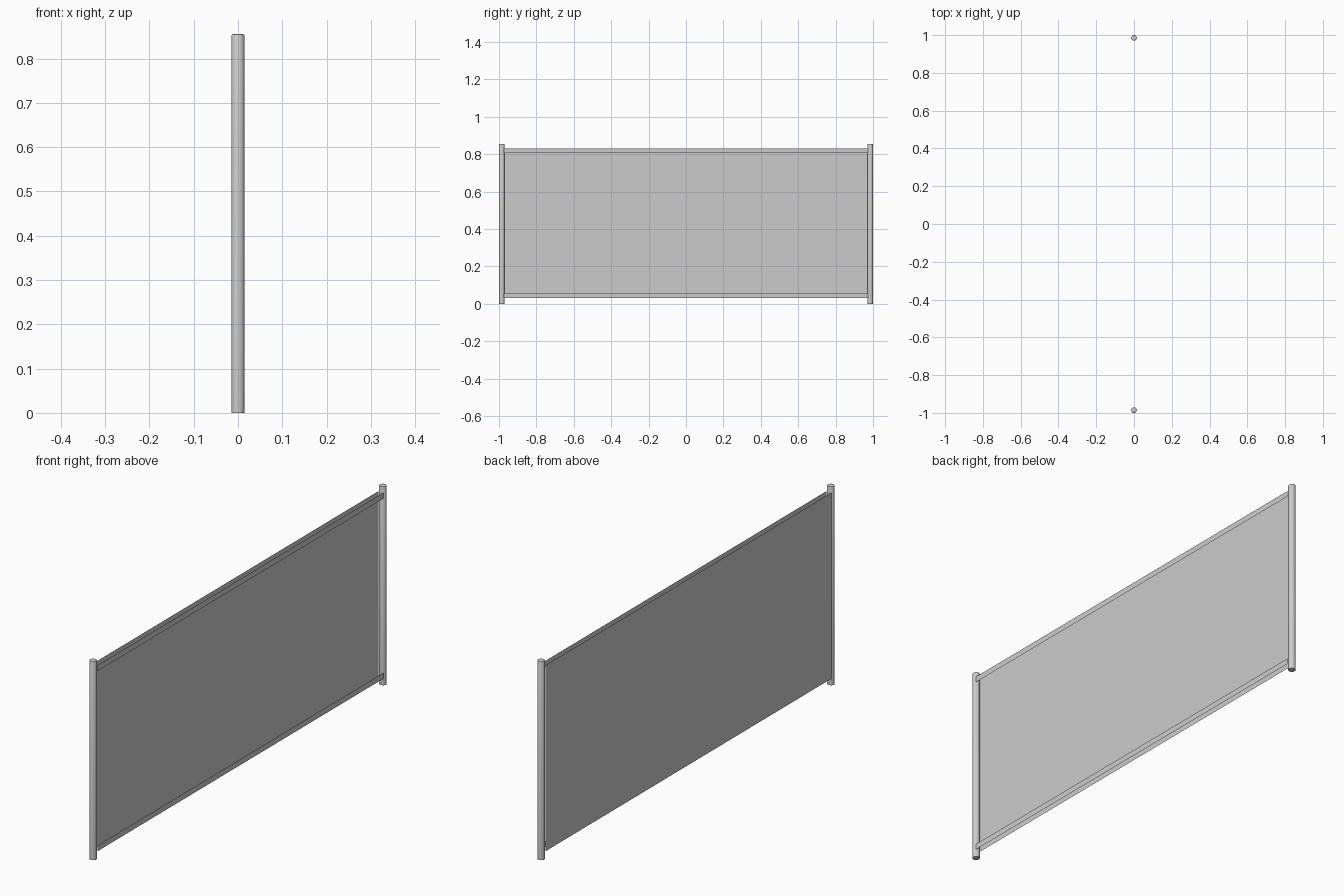
import bpy, bmesh

if "Cube" in bpy.data.objects:
    bpy.data.objects.remove(bpy.data.objects["Cube"])

POST_Y, POST_R, POST_H = 0.985, 0.015, 0.855
HALF_W = 0.972
Z0, Z1 = 0.03, 0.83


def finish(bm, name):
    mesh = bpy.data.meshes.new(name)
    bm.to_mesh(mesh)
    bm.free()
    obj = bpy.data.objects.new(name, mesh)
    bpy.context.collection.objects.link(obj)
    return obj


def sheet(name, x, z0, z1):
    """Thin upright cloth rectangle facing +x."""
    bm = bmesh.new()
    corners = [(-HALF_W, z0), (HALF_W, z0), (HALF_W, z1), (-HALF_W, z1)]
    bm.faces.new([bm.verts.new((x, y, z)) for y, z in corners])
    return finish(bm, name)


def post(name, y):
    """Round post with a softened top rim."""
    bm = bmesh.new()
    bmesh.ops.create_cone(bm, cap_ends=True, segments=24, radius1=POST_R,
                          radius2=POST_R, depth=POST_H)
    bmesh.ops.translate(bm, verts=bm.verts, vec=(0, y, POST_H / 2))
    rim = [e for e in bm.edges if all(v.co.z > POST_H - 0.001 for v in e.verts)]
    bmesh.ops.bevel(bm, geom=rim, offset=0.004, segments=2, profile=0.5,
                    affect='EDGES')
    obj = finish(bm, name)
    bpy.ops.object.select_all(action='DESELECT')
    obj.select_set(True)
    bpy.context.view_layer.objects.active = obj
    bpy.ops.object.shade_smooth_by_angle()


# Posts at both ends
post("left_post", -POST_Y)
post("right_post", POST_Y)

# Cloth panel, with the hem strips on its +x side
sheet("panel", -0.012, Z0, Z1)
sheet("top_hem", 0.012, Z1 - 0.025, Z1)
sheet("bottom_hem", 0.012, Z0, Z0 + 0.025)
